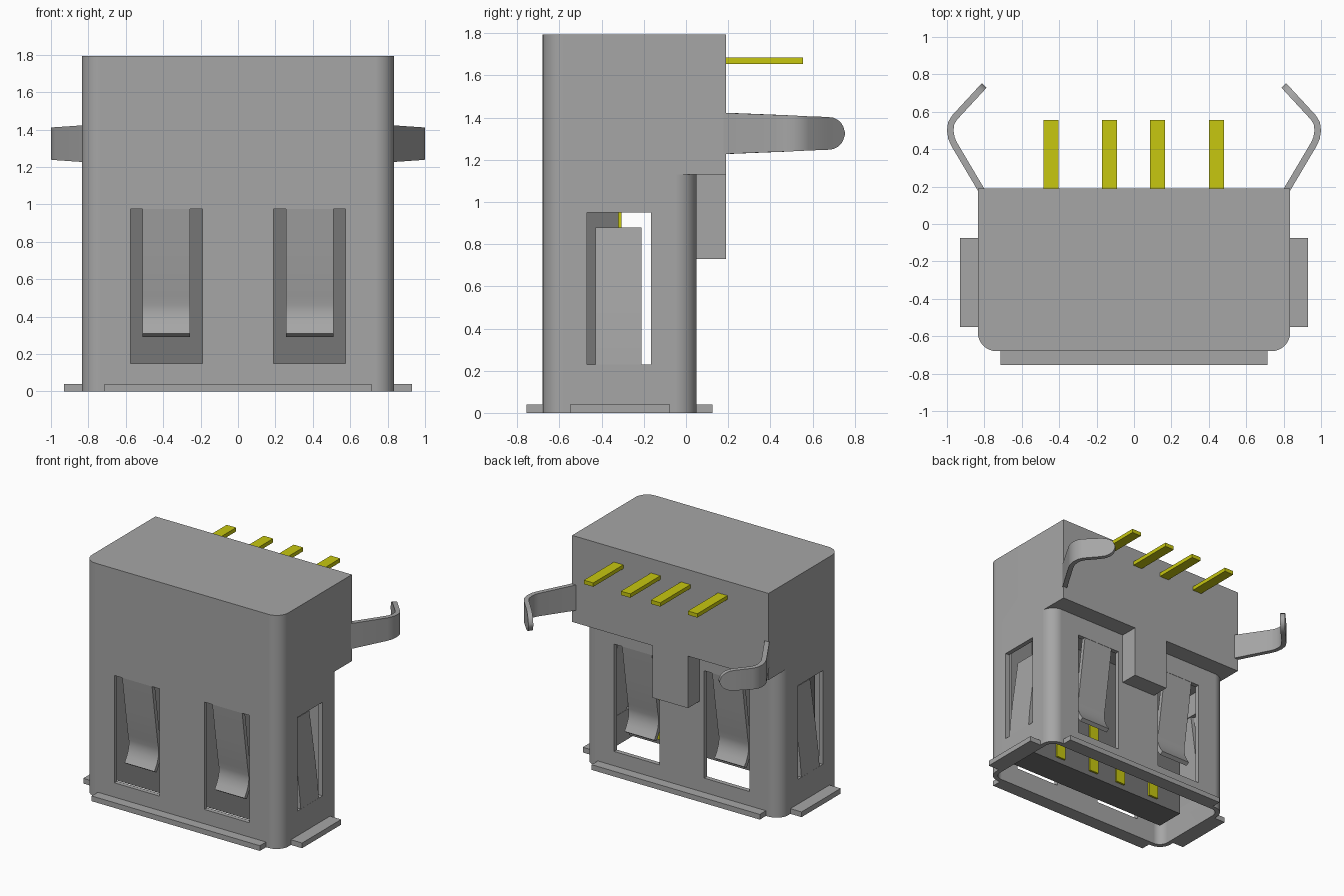
import bpy, bmesh, math
from mathutils import Vector

cube = bpy.data.objects.get("Cube")
if cube:
    bpy.data.objects.remove(cube, do_unlink=True)


def material(name, rgb):
    m = bpy.data.materials.new(name)
    m.use_nodes = True
    m.diffuse_color = (*rgb, 1)
    m.node_tree.nodes["Principled BSDF"].inputs["Base Color"].default_value = (*rgb, 1)
    return m


STEEL = material("steel grey", (0.38, 0.38, 0.38))
PLASTIC = material("dark grey plastic", (0.18, 0.18, 0.18))
GOLD = material("contact gold", (0.57, 0.57, 0.005))


def finish(name, bm, mat):
    bmesh.ops.recalc_face_normals(bm, faces=bm.faces)
    me = bpy.data.meshes.new(name)
    bm.to_mesh(me)
    bm.free()
    ob = bpy.data.objects.new(name, me)
    bpy.context.collection.objects.link(ob)
    if mat:
        me.materials.append(mat)
    return ob


def prism(name, outline, z0, z1, mat=None):
    bm = bmesh.new()
    face = bm.faces.new([bm.verts.new((x, y, z0)) for x, y in outline])
    top = bmesh.ops.extrude_face_region(bm, geom=[face])["geom"]
    bmesh.ops.translate(bm, vec=(0, 0, z1 - z0),
                        verts=[v for v in top if isinstance(v, bmesh.types.BMVert)])
    return finish(name, bm, mat)


def box(name, x0, x1, y0, y1, z0, z1, mat=None):
    return prism(name, [(x0, y0), (x1, y0), (x1, y1), (x0, y1)], z0, z1, mat)


def rounded(hx, y0, y1, r, n=8):
    pts = []
    corners = [(hx - r, y1 - r), (r - hx, y1 - r), (r - hx, y0 + r), (hx - r, y0 + r)]
    for i, (cx, cy) in enumerate(corners):
        for k in range(n + 1):
            a = math.pi / 2 * (i + k / n)
            pts.append((cx + r * math.cos(a), cy + r * math.sin(a)))
    return pts


def smooth(ob):
    bpy.ops.object.select_all(action='DESELECT')
    ob.select_set(True)
    bpy.context.view_layer.objects.active = ob
    bpy.ops.object.shade_smooth_by_angle(angle=math.radians(30))


def combine(ob, tools):
    # apply (operation, tool) booleans in order and discard the tools
    for op, tool in tools:
        mod = ob.modifiers.new("cut", 'BOOLEAN')
        mod.operation, mod.solver, mod.object = op, 'EXACT', tool
        tool.hide_render = True
    deps = bpy.context.evaluated_depsgraph_get()
    me = bpy.data.meshes.new_from_object(ob.evaluated_get(deps))
    ob.modifiers.clear()
    ob.data = me
    for _, tool in tools:
        bpy.data.objects.remove(tool, do_unlink=True)


def strip(name, path, widths, thick, place):
    # bent sheet metal: 2D path, half width at each point, thickness to the left
    pts = [Vector(p) for p in path]
    bm = bmesh.new()
    rings = []
    for i, p in enumerate(pts):
        d = (pts[min(i + 1, len(pts) - 1)] - pts[max(i - 1, 0)]).normalized()
        q = p + Vector((-d.y, d.x)) * thick
        w = widths[i]
        rings.append([bm.verts.new(place(a.x, a.y, s))
                      for a, s in ((p, -w), (p, w), (q, w), (q, -w))])
    for a, b in zip(rings, rings[1:]):
        for k in range(4):
            j = (k + 1) % 4
            bm.faces.new((a[k], a[j], b[j], b[k]))
    bm.faces.new(rings[0])
    bm.faces.new(rings[-1][::-1])
    ob = finish(name, bm, STEEL)
    smooth(ob)
    return ob


HX, FRONT, BACK, REAR = 0.835, -0.68, 0.05, 0.19
WALL, STEP, TOP = 0.035, 1.13, 1.795
SLOT_X = 0.383

# shell: rounded body, rear overhang and centre tab, hollowed from below
shell = prism("shell", rounded(HX, FRONT, BACK, 0.1), 0, TOP, STEEL)
tools = [
    ('UNION', box("overhang", -HX, HX, -0.2, REAR, STEP, TOP)),
    ('UNION', box("rear_tab", -0.15, 0.15, 0.03, REAR, 0.73, STEP + 0.1)),
    ('DIFFERENCE', prism("cavity", rounded(HX - WALL, FRONT + WALL, BACK - WALL, 0.07), -0.1, STEP)),
    ('DIFFERENCE', box("left_window", 0.7, 1, -0.47, -0.165, 0.23, 0.95)),
    ('DIFFERENCE', box("right_window", -1, -0.7, -0.47, -0.165, 0.23, 0.95)),
]
for s in (-1, 1):
    x0, x1 = s * SLOT_X - 0.193, s * SLOT_X + 0.193
    tools.append(('DIFFERENCE', box("front_window", x0, x1, -0.8, -0.6, 0.15, 0.975)))
    tools.append(('DIFFERENCE', box("back_window", x0, x1, -0.02, 0.1, 0.15, 0.975)))
combine(shell, tools)
smooth(shell)
shell.modifiers.new("even shading", 'WEIGHTED_NORMAL').keep_sharp = True

# mounting flanges around the opening
box("front_flange", -0.715, 0.715, -0.755, FRONT + 0.01, 0, 0.04, STEEL)
box("back_flange", -0.715, 0.715, BACK - 0.01, 0.125, 0, 0.04, STEEL)
box("left_flange", HX - 0.01, 0.93, -0.55, -0.075, 0, 0.04, STEEL)
box("right_flange", -0.93, 0.01 - HX, -0.55, -0.075, 0, 0.04, STEEL)

# spring fingers, bent inward with a curled lip
FINGER = [(0, 0.99), (0.035, 0.75), (0.072, 0.51), (0.082, 0.465), (0.083, 0.43),
          (0.075, 0.39), (0.057, 0.35), (0.03, 0.31)]
SIDE_FINGER = [(0, 0.22), (0.012, 0.36), (0.035, 0.55), (0.082, 0.88)]
# rear clips: outer edge (x, y) with half height
CLIP = [(0.83, 0.17, 0.098), (0.978, 0.42, 0.088), (0.993, 0.455, 0.087), (1.0, 0.5, 0.085),
        (0.994, 0.545, 0.083), (0.973, 0.58, 0.081), (0.89, 0.67, 0.078), (0.862, 0.7, 0.074),
        (0.844, 0.72, 0.064), (0.83, 0.735, 0.05), (0.821, 0.745, 0.034), (0.813, 0.753, 0.008)]

for s, side in ((-1, "right"), (1, "left")):
    strip(f"front_finger_{side}", FINGER, [0.127] * len(FINGER), 0.032,
          lambda u, v, w: (s * SLOT_X + w, FRONT + u, v))
    strip(f"back_finger_{side}", FINGER, [0.127] * len(FINGER), 0.032,
          lambda u, v, w: (s * SLOT_X + w, BACK - u, v))
    strip(f"side_finger_{side}", SIDE_FINGER, [0.11] * len(SIDE_FINGER), -0.032,
          lambda u, v, w: (s * (HX - u), -0.32 + w, v))
    strip(f"rear_clip_{side}", [c[:2] for c in CLIP], [c[2] for c in CLIP], 0.035,
          lambda u, v, w: (s * u, v, 1.325 + w))

# plastic tongue inside the opening
box("tongue", -0.71, 0.71, -0.55, -0.32, 0.1, STEP + 0.02, PLASTIC)

# contacts on the tongue and solder pins at the rear
for i, x in enumerate((-0.445, -0.13, 0.125, 0.44), 1):
    box(f"contact_{i}", x - 0.04, x + 0.04, -0.325, -0.305, 0.14, STEP + 0.01, GOLD)
    box(f"pin_{i}", x - 0.04, x + 0.04, REAR - 0.02, 0.555, 1.655, 1.685, GOLD)
